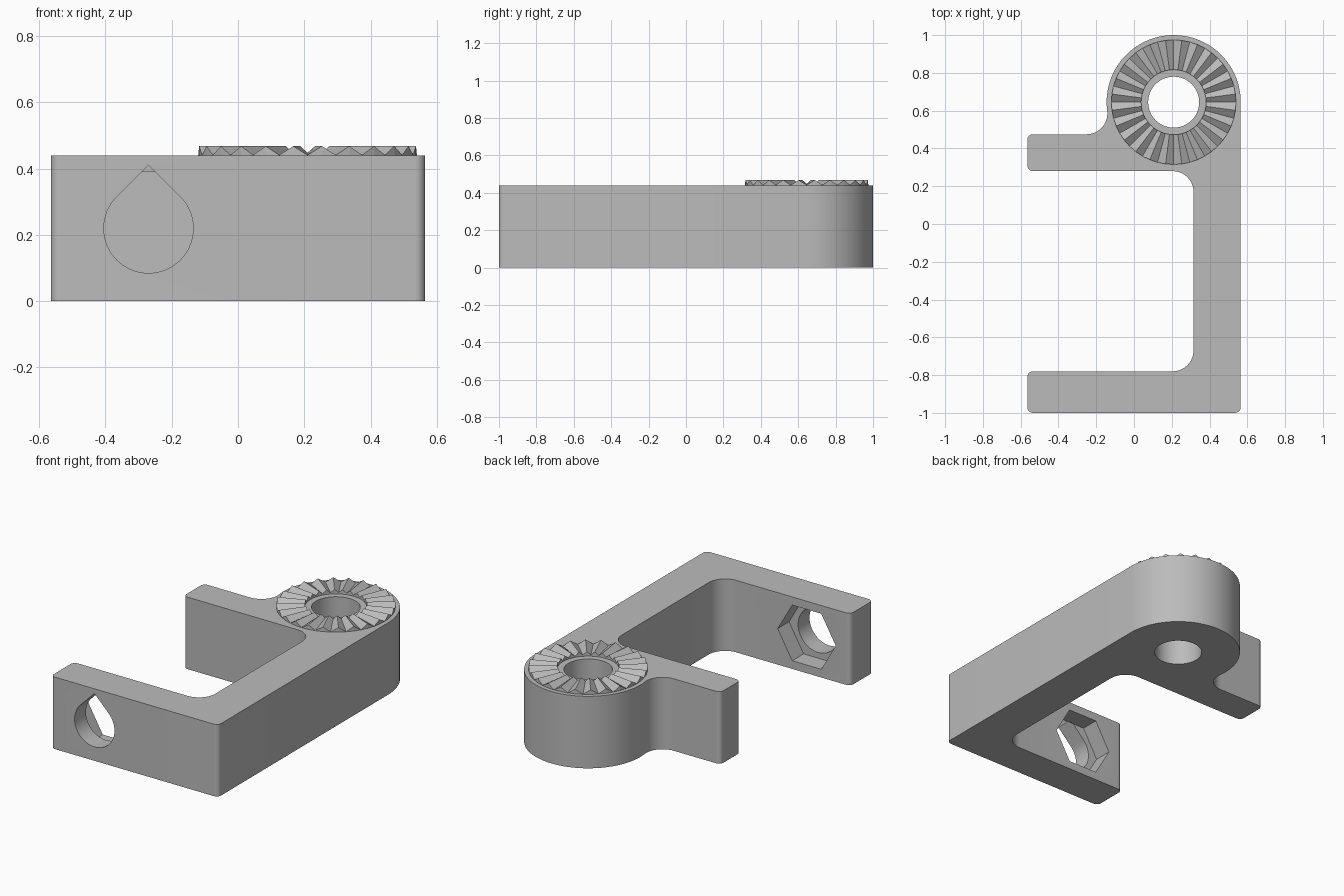
import bpy, bmesh
from math import sin, cos, pi, atan2, sqrt, radians
from mathutils import Vector

cube = bpy.data.objects.get("Cube")
if cube:
    bpy.data.objects.remove(cube, do_unlink=True)

grey = bpy.data.materials.new("plain grey")
grey.use_nodes = True
grey.diffuse_color = (0.5, 0.5, 0.5, 1)
grey.node_tree.nodes["Principled BSDF"].inputs["Base Color"].default_value = (0.5, 0.5, 0.5, 1)

HEIGHT = 0.44
HUB = Vector((0.205, 0.645))
HUB_R, BORE_R = 0.355, 0.135


def make_object(name, bm):
    bmesh.ops.recalc_face_normals(bm, faces=bm.faces)
    mesh = bpy.data.meshes.new(name)
    bm.to_mesh(mesh)
    bm.free()
    obj = bpy.data.objects.new(name, mesh)
    bpy.context.collection.objects.link(obj)
    mesh.materials.append(grey)
    return obj


def prism(name, points, offset):
    """Extrude a closed outline of 3D points along offset."""
    bm = bmesh.new()
    face = bm.faces.new([bm.verts.new(p) for p in points])
    top = bmesh.ops.extrude_face_region(bm, geom=[face])["geom"]
    bmesh.ops.translate(bm, vec=offset, verts=[v for v in top if isinstance(v, bmesh.types.BMVert)])
    return make_object(name, bm)


def arc(center, r, start, end, steps):
    return [Vector((center[0] + r * cos(start + (end - start) * i / steps),
                    center[1] + r * sin(start + (end - start) * i / steps)))
            for i in range(steps + 1)]


def corner(x, y, r, sx, sy, start, turn=1, steps=10):
    """Quarter-round corner; (sx, sy) points from the corner to the arc centre."""
    return arc((x + sx * r, y + sy * r), r, start, start + turn * pi / 2, steps)


def cut(target, cutter):
    cutter.hide_render = True
    mod = target.modifiers.new("cut", 'BOOLEAN')
    mod.operation, mod.solver, mod.object = 'DIFFERENCE', 'EXACT', cutter
    bpy.ops.object.select_all(action='DESELECT')
    bpy.context.view_layer.objects.active = target
    target.select_set(True)
    bpy.ops.object.modifier_apply(modifier=mod.name)
    bpy.data.objects.remove(cutter, do_unlink=True)


# Bracket outline, counter-clockwise, with a fillet blending the hub into the arm
X, ARM_TOP, FILLET, ROUND = 0.565, 0.475, 0.11, 0.03
hub_right = X - HUB_R
HUB.x = hub_right
fy = ARM_TOP + FILLET
fx = HUB.x - sqrt((HUB_R + FILLET) ** 2 - (HUB.y - fy) ** 2)
blend = atan2(HUB.y - fy, HUB.x - fx)
outline = (corner(-X, -1, ROUND, 1, 1, pi)
           + corner(X, -1, ROUND, -1, 1, -pi / 2)
           + arc(HUB, HUB_R, 0, pi + blend, 56)
           + arc((fx, fy), FILLET, blend, -pi / 2, 14)[1:]
           + corner(-X, ARM_TOP, ROUND, 1, -1, pi / 2)
           + corner(-X, 0.28, ROUND, 1, 1, pi)
           + corner(0.315, 0.28, FILLET, -1, -1, pi / 2, -1)
           + corner(0.315, -0.78, FILLET, -1, 1, 0, -1)
           + corner(-X, -0.78, ROUND, 1, -1, pi / 2))
bracket = prism("bracket", [p.to_3d() for p in outline], (0, 0, HEIGHT))

# Bore through the hub
bore = arc(HUB, BORE_R, 0, 2 * pi, 64)[:-1]
cut(bracket, prism("bore_cutter", [(p.x, p.y, -0.1) for p in bore], (0, 0, 0.8)))

# Hexagonal nut pocket on the inside of the front arm
BOLT, POCKET_Y = (-0.27, 0.22), -0.89
hexagon = arc(BOLT, 0.17 / cos(pi / 6), 0, 2 * pi, 6)[:-1]
cut(bracket, prism("pocket_cutter", [(p.x, POCKET_Y, p.y) for p in hexagon], (0, 0.2, 0)))

# Teardrop bolt hole from the front into the pocket
drop = arc(BOLT, 0.135, 3 * pi / 4, 9 * pi / 4, 48)
drop.append(Vector((BOLT[0], BOLT[1] + 0.135 * sqrt(2))))
cut(bracket, prism("bolt_cutter", [(p.x, -1.1, p.y) for p in drop], (0, 1.102 + POCKET_Y, 0)))

bpy.ops.object.shade_smooth_by_angle(angle=radians(25))

# Ring of radial locking teeth on top of the hub
TEETH, R_IN, R_OUT, PEAK = 24, 0.172, 0.33, 0.468
bm = bmesh.new()
rings = []
for i in range(2 * TEETH):
    a = pi * i / TEETH
    ridge = i % 2
    section = ((R_IN, HEIGHT - 0.02), (R_OUT, HEIGHT - 0.02),
               (R_OUT, PEAK if ridge else HEIGHT + 0.001),
               (R_IN, PEAK if ridge else HEIGHT + 0.008))
    rings.append([bm.verts.new((HUB.x + r * cos(a), HUB.y + r * sin(a), z)) for r, z in section])
for i, ring in enumerate(rings):
    following = rings[(i + 1) % len(rings)]
    for j in range(4):
        k = (j + 1) % 4
        bm.faces.new((ring[j], following[j], following[k], ring[k]))
make_object("locking_teeth", bm)
